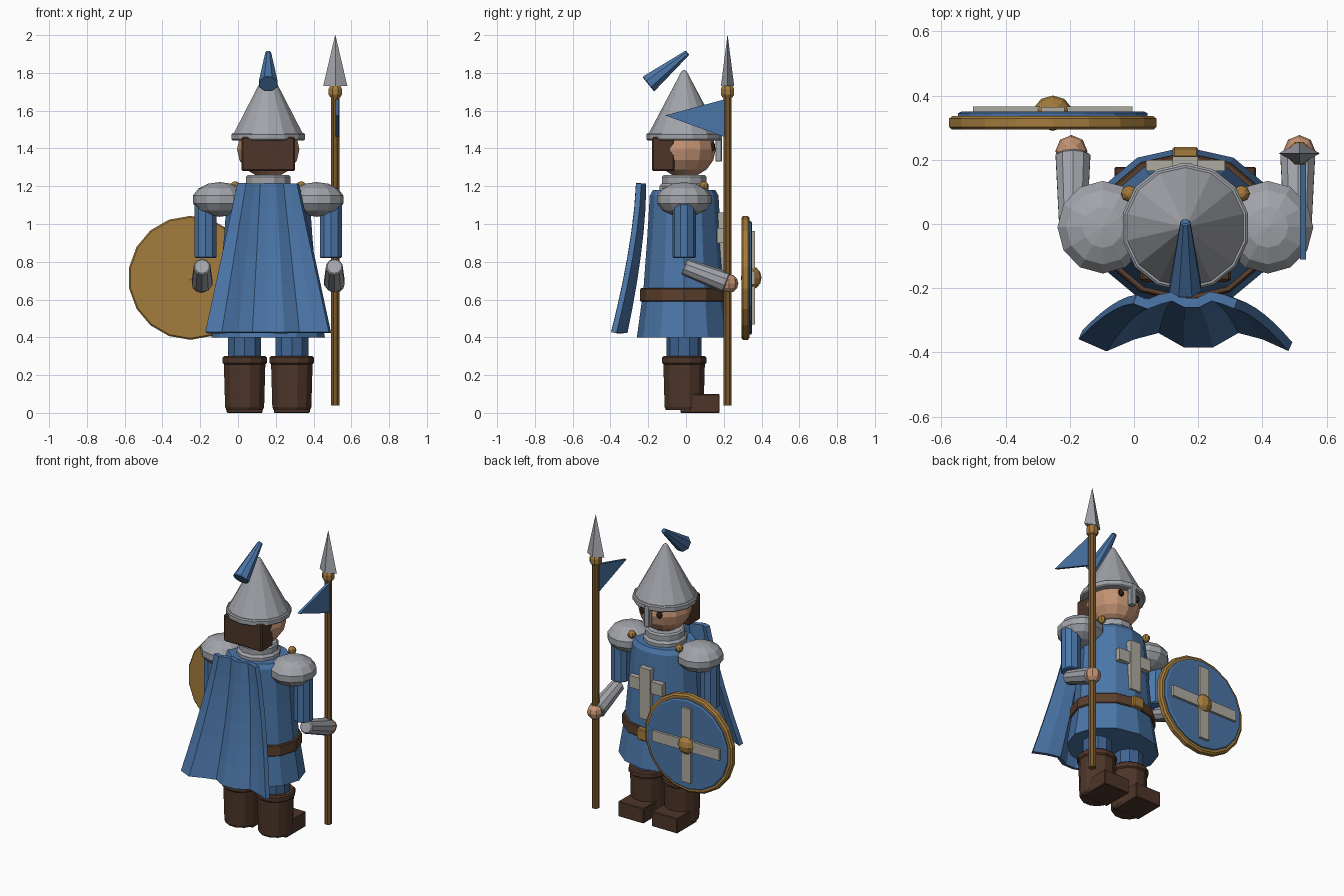
import bpy, bmesh, math
from mathutils import Vector, Matrix

old = bpy.data.objects.get("Cube")
if old:
    bpy.data.objects.remove(old, do_unlink=True)


def material(name, r, g, b):
    m = bpy.data.materials.new(name)
    m.use_nodes = True
    m.diffuse_color = (r, g, b, 1)
    m.node_tree.nodes["Principled BSDF"].inputs["Base Color"].default_value = (r, g, b, 1)
    return m


BLUE = material("blue cloth", .07, .18, .39)
NAVY = material("trouser blue", .05, .13, .29)
STEEL = material("steel", .36, .37, .40)
SKIN = material("skin", .55, .29, .17)
LEATHER = material("dark leather", .075, .036, .022)
BELT = material("belt leather", .105, .05, .026)
GOLD = material("gold", .37, .20, .045)
WOOD = material("wood", .19, .095, .025)
CREAM = material("cream", .43, .41, .35)
DARK = material("eye dark", .03, .017, .012)
CX, CY = .16, -.01          # body axis


def finish(name, bm, mat, bevel=0):
    bmesh.ops.recalc_face_normals(bm, faces=bm.faces)
    me = bpy.data.meshes.new(name)
    bm.to_mesh(me)
    bm.free()
    me.materials.append(mat)
    ob = bpy.data.objects.new(name, me)
    bpy.context.collection.objects.link(ob)
    if bevel:
        mod = ob.modifiers.new("Bevel", "BEVEL")
        mod.width, mod.segments = bevel, 1
        mod.limit_method, mod.angle_limit = "ANGLE", math.radians(50)
    return ob


def lathe(name, profile, loc, mat, n=12, sx=1, sy=1, axis=(0, 0, 1), bevel=0, turn=.5):
    """Capped rings of (radius, height) around an axis through loc."""
    bm = bmesh.new()
    rot = Vector((0, 0, 1)).rotation_difference(Vector(axis)).to_matrix()
    rings = []
    for r, h in profile:
        angles = [math.tau * (i + turn) / n for i in range(n)]
        rings.append([bm.verts.new(rot @ Vector((r * sx * math.cos(a), r * sy * math.sin(a), h))
                                   + Vector(loc)) for a in angles])
    for a, b in zip(rings, rings[1:]):
        for i in range(n):
            j = (i + 1) % n
            bm.faces.new((a[i], a[j], b[j], b[i]))
    bm.faces.new(rings[0])
    bm.faces.new(rings[-1])
    return finish(name, bm, mat, bevel)


def rod(name, p, q, r0, r1, mat, n=10, bevel=0):
    d = Vector(q) - Vector(p)
    return lathe(name, [(r0, 0), (r1, d.length)], p, mat, n, axis=d.normalized(), bevel=bevel)


def box(name, lo, hi, mat, bevel=0):
    bm = bmesh.new()
    lo, hi = Vector(lo), Vector(hi)
    size = Matrix.Diagonal((*(hi - lo), 1))
    bmesh.ops.create_cube(bm, size=1, matrix=Matrix.Translation((lo + hi) / 2) @ size)
    return finish(name, bm, mat, bevel)


def ball(name, loc, radii, mat, n=10, rings=7):
    bm = bmesh.new()
    bmesh.ops.create_uvsphere(bm, u_segments=n, v_segments=rings, radius=1,
                              matrix=Matrix.Translation(loc) @ Matrix.Diagonal((*radii, 1)))
    return finish(name, bm, mat)


# Tunic and belt
lathe("tunic", [(.25, .4), (.215, .66), (.195, .93), (.182, 1.15), (.165, 1.18)],
      (CX, CY, 0), BLUE, sx=1.2, turn=0)
lathe("belt", [(.234, .59), (.232, .66)], (CX, CY, 0), BELT, sx=1.19, turn=0, bevel=.005)
box("belt_buckle", (.12, .205, .588), (.2, .24, .662), GOLD, .006)

# Chest cross
box("chest_cross_upright", (.12, .16, .72), (.2, .21, 1.06), CREAM)
box("chest_cross_bar", (.037, .165, .9), (.283, .2, .98), CREAM)

# Collar, head and hair
lathe("collar", [(.135, 1.15), (.135, 1.2), (.122, 1.215), (.122, 1.25), (.112, 1.26)],
      (CX, CY, 0), STEEL)
ball("head", (CX, -.005, 1.395), (.165, .162, .15), SKIN, 12, 8)
box("hair", (.018, -.18, 1.28), (.302, -.06, 1.46), LEATHER, .008)

# Helmet with nose guard and plume
lathe("helmet_rim", [(.2, 1.442), (.2, 1.482)], (CX, CY, 0), STEEL, 14, bevel=.007)
lathe("helmet", [(.188, 1.478), (.014, 1.808), (.004, 1.815)], (CX, CY, 0), STEEL, 14)
box("nose_guard", (.14, .155, 1.33), (.18, .19, 1.475), STEEL, .004)
rod("plume", (CX, -.2, 1.74), (CX, .008, 1.907), .054, .016, BLUE, 8, .004)

# Paired parts
for side, s in (("left", 1), ("right", -1)):
    ball(side + "_eye", (CX + s * .062, .143, 1.41), (.022, .012, .025), DARK, 6, 4)
    ball(side + "_cape_clasp", (CX + s * .175, .095, 1.2), (.026, .026, .026), GOLD, 8, 6)
    ball(side + "_pauldron", (CX + s * .257, CY, 1.13), (.145, .148, .092), STEEL, 12, 7)
    arm = CX + s * .332
    rod(side + "_upper_arm", (arm, CY, .82), (arm, CY, 1.12), .062, .062, BLUE, bevel=.006)
    wrist = CX + s * .35
    rod(side + "_forearm", (wrist, -.01, .775), (wrist, .215, .69), .045, .057, STEEL, bevel=.006)
    ball(side + "_hand", (CX + s * .355, .227, .685), (.05, .05, .05), SKIN, 8, 6)
    leg = CX + s * .125
    lathe(side + "_leg", [(.092, .25), (.092, .45)], (leg, CY, 0), NAVY, 10)
    lathe(side + "_boot", [(.1, .015), (.107, .03), (.114, .27)], (leg, CY, 0), LEATHER)
    lathe(side + "_boot_cuff", [(.122, .257), (.122, .3)], (leg, CY, 0), LEATHER, bevel=.008)
    box(side + "_boot_toe", (leg - .095, -.03, 0), (leg + .095, .178, .1), LEATHER, .004)

# Cape: wavy sheet that widens and swings out toward the hem
bm = bmesh.new()
COLS, ROWS = 8, 6
grid = []
for j in range(ROWS + 1):
    t = j / ROWS
    row = []
    for i in range(COLS + 1):
        u = 2 * i / COLS - 1
        wave = math.cos(math.tau * (i - 1) / 3.5)
        row.append(bm.verts.new((CX + u * (.157 + .17 * t),
                                 -.237 - .115 * t ** 1.6 - wave * (.013 + .017 * t),
                                 1.215 - .79 * t)))
    grid.append(row)
for a, b in zip(grid, grid[1:]):
    for i in range(COLS):
        bm.faces.new((a[i], a[i + 1], b[i + 1], b[i]))
cape = finish("cape", bm, BLUE)
solid = cape.modifiers.new("Thickness", "SOLIDIFY")
solid.thickness, solid.offset = .03, 0

# Spear
SX, SY = .515, .22
rod("spear_shaft", (SX, SY, .04), (SX, SY, 1.7), .024, .024, WOOD, 8)
lathe("spear_collar", [(.028, 1.67), (.038, 1.685), (.038, 1.715), (.028, 1.735)],
      (SX, SY, 0), GOLD, 8)
lathe("spear_tip", [(.064, 1.73), (.001, 2)], (SX, SY, 0), STEEL, 4, sy=.55, turn=0)

# Pennant
bm = bmesh.new()
corners = [(.205, 1.66), (.205, 1.46), (-.11, 1.575)]
face = bm.faces.new([bm.verts.new((.517, y, z)) for y, z in corners])
ext = bmesh.ops.extrude_face_region(bm, geom=[face])
bmesh.ops.translate(bm, vec=(.018, 0, 0),
                    verts=[g for g in ext["geom"] if isinstance(g, bmesh.types.BMVert)])
finish("pennant", bm, BLUE)

# Shield
HX, HZ = -.253, .715
OUT = (0, 1, 0)
lathe("shield_rim", [(.32, .295), (.328, .302), (.328, .328), (.316, .337)], (HX, 0, HZ),
      GOLD, 18, axis=OUT)
lathe("shield_face", [(.3, .33), (.3, .345), (.29, .35)], (HX, 0, HZ), BLUE, 18, axis=OUT)
box("shield_cross_bar", (HX - .248, .34, HZ - .036), (HX + .248, .366, HZ + .036), CREAM)
box("shield_cross_upright", (HX - .036, .34, HZ - .248), (HX + .036, .365, HZ + .248), CREAM)
ball("shield_boss", (HX, .345, HZ), (.062, .055, .062), GOLD, 10, 6)
